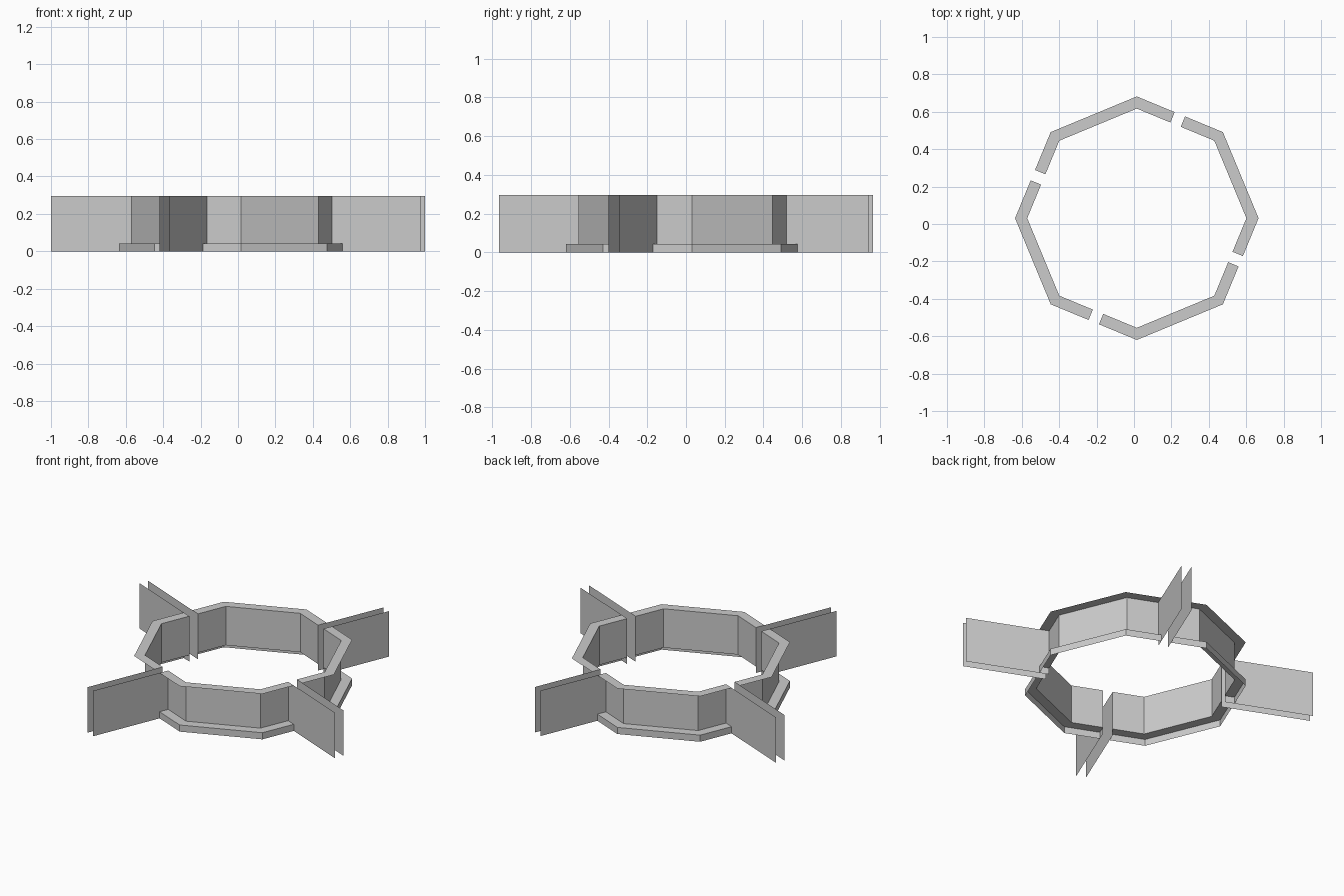
import bpy
from math import cos, sin, radians, pi

if "Cube" in bpy.data.objects:
    bpy.data.objects.remove(bpy.data.objects["Cube"])

CX, CY = 0.015, 0.031          # ring centre
H, LIP = 0.295, 0.043          # total height, foot height
R_OUT, R_IN = 0.651, 0.586     # octagon circumradii
GAP = 0.03                     # half width of each opening


def mesh_object(name, verts, faces):
    me = bpy.data.meshes.new(name)
    me.from_pydata(verts, [], faces)
    me.update()
    ob = bpy.data.objects.new(name, me)
    bpy.context.collection.objects.link(ob)
    return ob


def local(a, radial, side):
    """Point at a distance along angle a, shifted sideways."""
    return (CX + radial * cos(a) - side * sin(a),
            CY + radial * sin(a) + side * cos(a))


def wall_path(a, r):
    """Plan of one ring quarter, from opening a to the next opening."""
    ap = r * cos(pi / 8)
    return [local(a, ap, GAP),
            local(a + pi / 8, r, 0),
            local(a + 3 * pi / 8, r, 0),
            local(a + pi / 2, ap, -GAP)]


# section: open-backed channel with top rim, wall, foot ledge and lip
profile = [(R_OUT, H), (R_IN, H), (R_IN, LIP), (R_OUT, LIP), (R_OUT, 0)]

for i, reach in enumerate([1.054, 0.999, 1.086, 1.066]):
    a = radians(-22.5 + 90 * i)

    # ring quarter
    verts = [(x, y, z) for r, z in profile for x, y in wall_path(a, r)]
    faces = [(4 * j + k, 4 * j + 4 + k, 4 * j + 5 + k, 4 * j + 1 + k)
             for j in range(4) for k in range(3)]
    mesh_object(f"ring_wall_{i + 1}", verts, faces)

    # pair of thin side walls leading out of the opening
    verts, faces = [], []
    for side in (-GAP, GAP):
        n = len(verts)
        p, q = local(a, R_IN * cos(pi / 8), side), local(a, reach, side)
        verts += [(*p, 0), (*q, 0), (*q, H), (*p, H)]
        f = (n, n + 1, n + 2, n + 3)
        faces.append(f if side < 0 else f[::-1])
    mesh_object(f"passage_walls_{i + 1}", verts, faces)
